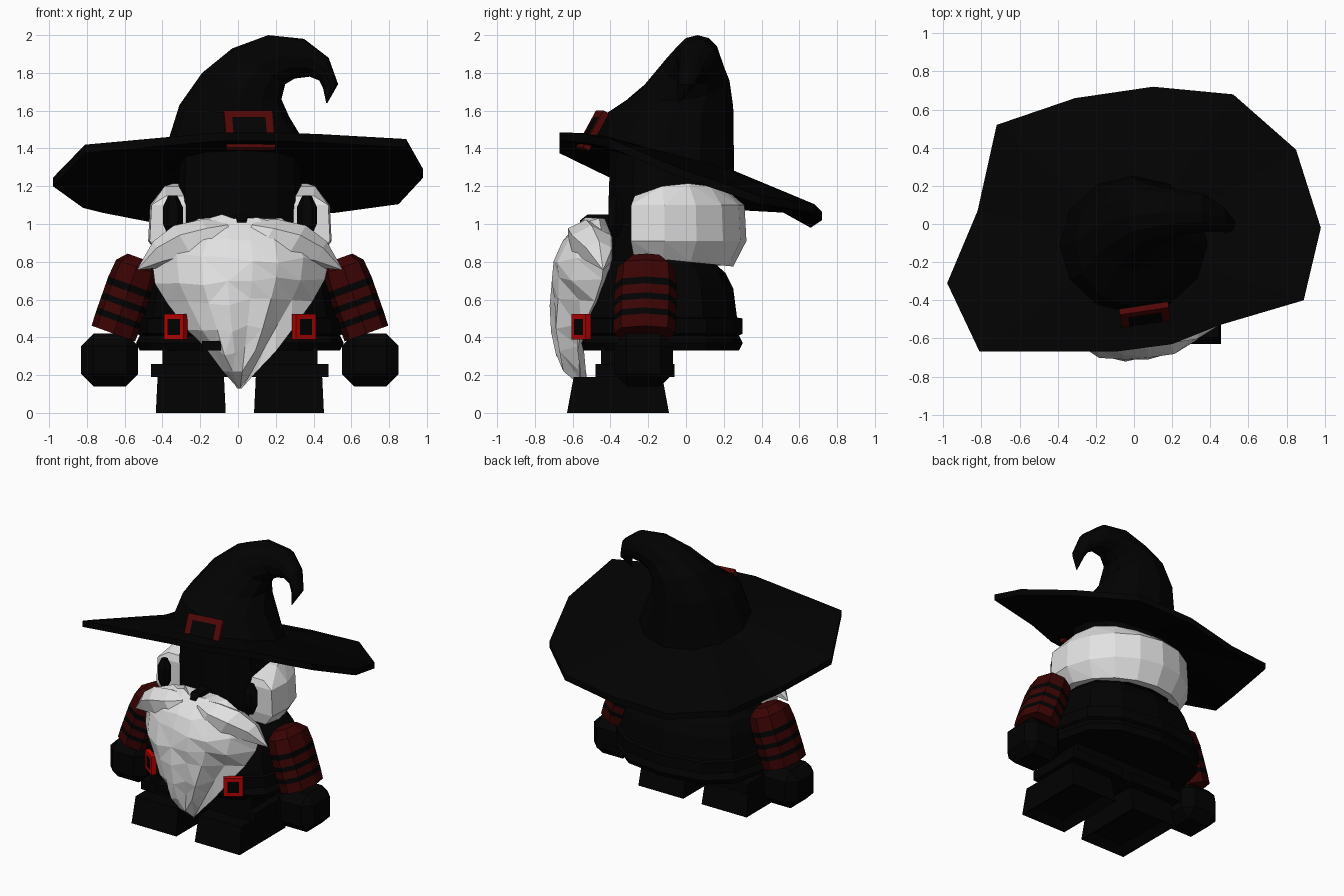
import bpy, bmesh, math, random
from mathutils import Vector, Matrix, Euler

random.seed(11)
cube = bpy.data.objects.get("Cube")
if cube:
    bpy.data.objects.remove(cube, do_unlink=True)

MIDDLE = .01


def material(name, red, green, blue):
    mat = bpy.data.materials.new(name)
    mat.use_nodes = True
    colour = (red, green, blue, 1)
    mat.diffuse_color = colour
    shader = mat.node_tree.nodes["Principled BSDF"]
    shader.inputs["Base Color"].default_value = colour
    shader.inputs["Roughness"].default_value = 0.9
    return mat


BLACK = material("charcoal black", .0005, .0005, .0005)
SLEEVE = material("dark red", .042, .001, .001)
TRIM = material("hat buckle red", .08, .002, .002)
RED = material("bright red", .5, .001, .001)
WHITE = material("white hair", .76, .76, .76)


def finish(name, bm, *mats):
    bmesh.ops.recalc_face_normals(bm, faces=bm.faces)
    mesh = bpy.data.meshes.new(name)
    bm.to_mesh(mesh)
    bm.free()
    for mat in mats:
        mesh.materials.append(mat)
    obj = bpy.data.objects.new(name, mesh)
    bpy.context.collection.objects.link(obj)
    return obj


def ring(centre, u, v, sides=12, power=1.0):
    """Elliptical or squarish ring spanned by the half axes u and v."""
    points = []
    for i in range(sides):
        a = math.tau * i / sides
        c, s = math.cos(a), math.sin(a)
        c = math.copysign(abs(c) ** power, c)
        s = math.copysign(abs(s) ** power, s)
        points.append(Vector(centre) + Vector(u) * c + Vector(v) * s)
    return points


def loft(name, rings, *mats, rule=None, facets=False):
    """Skin equal rings and cap both ends; rule picks the material per band."""
    bm = bmesh.new()
    rows = [[bm.verts.new(p) for p in points] for points in rings]
    count = len(rows[0])
    for band, (low, high) in enumerate(zip(rows, rows[1:])):
        for i in range(count):
            j = (i + 1) % count
            face = bm.faces.new((low[i], low[j], high[j], high[i]))
            face.material_index = rule(band) if rule else 0
    bm.faces.new(rows[0][::-1])
    bm.faces.new(rows[-1])
    if facets:
        bmesh.ops.triangulate(bm, faces=bm.faces[:])
    return finish(name, bm, *mats)


def box(name, centre, size, taper=(1, 1), bevel=0.0, recess=0.0):
    """Black box with optional tapered top, bevelled edges and hollowed sole."""
    bm = bmesh.new()
    bmesh.ops.create_cube(bm, size=1)
    for v in bm.verts:
        tx, ty = taper if v.co.z > 0 else (1, 1)
        v.co = Vector((v.co.x * size[0] * tx, v.co.y * size[1] * ty, v.co.z * size[2]))
    if bevel:
        bmesh.ops.bevel(bm, geom=bm.edges[:], offset=bevel, segments=1, affect='EDGES')
    if recess:
        sole = min(bm.faces, key=lambda f: f.calc_center_median().z)
        bm.normal_update()
        bmesh.ops.inset_region(bm, faces=[sole], thickness=recess)
        bmesh.ops.translate(bm, verts=sole.verts, vec=(0, 0, recess / 2))
    bmesh.ops.translate(bm, verts=bm.verts, vec=centre)
    return finish(name, bm, BLACK)


def buckle(name, centre, size, rotation, border, mat):
    """Framed plate whose front face has a black middle."""
    bm = bmesh.new()
    bmesh.ops.create_cube(bm, size=1)
    bmesh.ops.scale(bm, vec=size, verts=bm.verts)
    bm.normal_update()
    front = min(bm.faces, key=lambda f: f.normal.y)
    bmesh.ops.inset_region(bm, faces=[front], thickness=border)
    front.material_index = 1
    turn = Matrix.Translation(centre) @ Euler(rotation).to_matrix().to_4x4()
    bmesh.ops.transform(bm, matrix=turn, verts=bm.verts)
    return finish(name, bm, mat, BLACK)


# Bent hat cone: centre, sideways half axis and depth of each section
cone_sections = [
    ((0, -.11, 1.36), (.395, 0, 0), (0, .365, -.10)),
    ((-.02, -.09, 1.60), (.29, 0, -.03), (0, .34, .02)),
    ((.02, -.01, 1.73), (.21, 0, -.07), (0, .24, .03)),
    ((.11, .04, 1.835), (.14, 0, -.095), (0, .16, 0)),
    ((.23, .06, 1.885), (.07, 0, -.115), (0, .12, 0)),
    ((.365, .06, 1.88), (.015, 0, -.10), (0, .10, 0)),
    ((.455, .03, 1.82), (-.025, 0, -.06), (0, .07, 0)),
    ((.49, 0, 1.73), (-.04, 0, -.01), (0, .045, 0)),
    ((.47, -.04, 1.64), (-.003, 0, 0), (0, .003, 0)),
]
loft("hat_cone", [ring(*s) for s in cone_sections], BLACK)

# Drooping brim tilted up at the front
brim_edge = [Vector(p) for p in (
    (-.98, -.31, 1.225), (-.81, -.67, 1.4), (-.1, -.67, 1.465), (.2, -.63, 1.465),
    (.45, -.53, 1.455), (.89, -.40, 1.43), (.98, -.02, 1.27), (.85, .39, 1.13),
    (.52, .68, 1.085), (.1, .72, 1.045), (-.31, .66, 1.005), (-.72, .52, 1.085), (-.82, .07, 1.11))]


def brim_height(y):
    return 1.37 - .27 * (y + .11)


brim_inner = []
for p in brim_edge:
    a = math.atan2(p.y + .11, p.x)
    y = -.11 + .37 * math.sin(a)
    brim_inner.append(Vector((.39 * math.cos(a), y, brim_height(y))))


def lifted(points, dz):
    return [p + Vector((0, 0, dz)) for p in points]


loft("hat_brim", [lifted(brim_inner, -.06), lifted(brim_edge, -.025),
                  lifted(brim_edge, .02), lifted(brim_inner, .01)], BLACK)
buckle("hat_buckle", (.06, -.495, 1.495), (.26, .035, .225), (-.5, 0, .15), .058, TRIM)

# Head, with its crown following the tilted brim
head = [ring((MIDDLE, -.11, z), (w, 0, 0), (0, .30, 0), 12, .8)
        for z, w in ((.78, .30), (.95, .33), (1.12, .33))]
crown = ring((MIDDLE, -.11, 1.3), (.32, 0, 0), (0, .29, 0), 12, .8)
for p in crown:
    p.z = brim_height(p.y) - .04
loft("head", head + [crown], BLACK)
loft("nose", [ring((.02, y, .99), (r, 0, 0), (0, 0, r), 6)
              for y, r in ((-.38, .07), (-.52, .07), (-.56, .035))], BLACK)

# Hair wrapped round the back of the head, arched along the top
bm = bmesh.new()
for z, size, tilt, arch in ((1.215, .82, 0, .9), (1.10, .98, 0, 0),
                            (.91, 1, 0, 0), (.80, .86, .1, 0)):
    for i in range(11):
        a = math.radians(-13 + 206 * i / 10)
        y = -.18 + .5 * size * math.sin(a)
        bm.verts.new((MIDDLE + .49 * size * math.cos(a), y, z - tilt * y - arch * y * y))
bmesh.ops.convex_hull(bm, input=bm.verts)
bmesh.ops.dissolve_limit(bm, angle_limit=.06, verts=bm.verts, edges=bm.edges)
finish("hair", bm, WHITE)

# Coat with flared hem and raised belt
coat = ((.33, .53, .42), (.37, .55, .44), (.41, .53, .42), (.42, .55, .44), (.50, .55, .44),
        (.505, .52, .41), (.66, .49, .39), (.74, .45, .35), (.81, .37, .27))
loft("coat", [ring((MIDDLE, -.14, z), (w, 0, 0), (0, d, 0), 12, .82) for z, w, d in coat], BLACK)
box("coat_clasp", (-.14, -.60, .355), (.10, .18, .05))
box("hips", (MIDDLE, -.27, .28), (.82, .36, .16))

# Limbs and belt buckles on both sides
for side, label in ((1, "left"), (-1, "right")):
    def across_at(x):
        return MIDDLE + side * x

    box(label + "_boot", (across_at(.26), -.36, .095), (.37, .54, .19),
        taper=(.95, .87), recess=.09)
    box(label + "_cuff", (across_at(.255), -.27, .225), (.43, .42, .07))
    box(label + "_hand", (across_at(.69), -.225, .28), (.30, .31, .28), bevel=.065)
    buckle(label + "_belt_buckle", (across_at(.34), -.555, .455), (.13, .035, .135),
           (0, 0, side * math.radians(36)), .036, RED)
    loft(label + "_ear", [ring((across_at(.355), -.37, 1.04 + h), (r * .7, 0, 0), (0, r * .6, 0), 6)
                          for h, r in ((-.11, .03), (-.04, .075), (.05, .075), (.11, .035))], BLACK)

    # Sleeve sections square to the arm, alternating red and black
    top = Vector((across_at(.53), -.21, .82))
    bottom = Vector((across_at(.67), -.22, .42))
    across = Vector((side * .94, 0, .34))
    sleeve = []
    for t, size in ((0, .55), (.12, .92), (.35, 1), (.44, 1), (.56, 1),
                    (.64, 1), (.76, 1), (.84, 1), (1, .98)):
        sleeve.append(ring(top.lerp(bottom, t), across * .125 * size,
                           Vector((0, .165 * size, 0)), 8, .8))
    loft(label + "_sleeve", sleeve, SLEEVE, BLACK,
         rule=lambda band: int(band in (2, 4, 6)))

    # Moustache half merging into the beard and sweeping out to a point
    path = (((.05, -.53, .97), .06), ((.15, -.53, .93), .11), ((.29, -.50, .89), .12),
            ((.42, -.46, .84), .08), ((.54, -.44, .76), .004))
    loft(label + "_moustache", [ring((across_at(x), y, z), (side * r * .5, 0, r * .85), (0, r, 0), 6)
                                for (x, y, z), r in path], WHITE, facets=True)

# Faceted beard: height, half width, front depth and edge depth of each row
beard_rows = ((1.03, .22, -.54, -.46), (.93, .41, -.64, -.42), (.82, .47, -.69, -.42),
              (.70, .45, -.71, -.45), (.58, .385, -.715, -.49), (.45, .28, -.70, -.55),
              (.33, .19, -.68, -.57), (.22, .09, -.65, -.56), (.13, .01, -.59, -.56))
beard = []
for z, width, front, edge in beard_rows:
    row = []
    for i in range(8):
        u = i / 3.5 - 1
        x = u * width
        y = edge + (front - edge) * (1 - abs(u) ** 2.8)
        # Lock on one side steps back along a slanting crease
        if x > .04 + .65 * (z - .25) and i < 7:
            y += .05
        wobble = random.uniform(-.025, .025) if width > .1 else 0
        row.append(Vector((x + MIDDLE, y + wobble * .7, z + wobble)))
    row.append(Vector((width * .6, edge + .03, z)))
    row.append(Vector((-width * .6, edge + .03, z)))
    beard.append(row)
loft("beard", beard, WHITE, facets=True)
